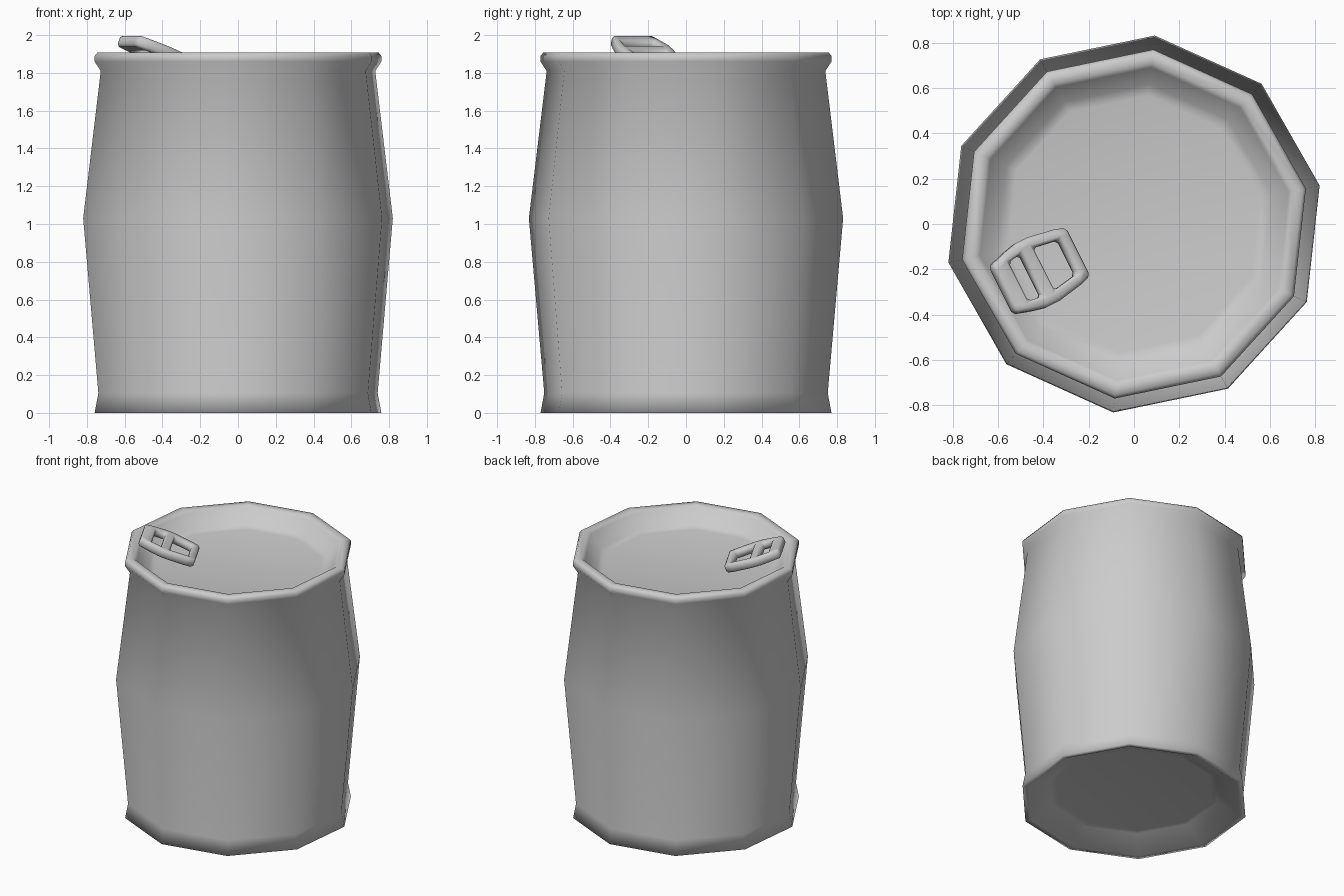
import bpy, bmesh
from math import cos, sin, radians
from mathutils import Vector

if "Cube" in bpy.data.objects:
    bpy.data.objects.remove(bpy.data.objects["Cube"])


def finish(name, bm):
    bmesh.ops.recalc_face_normals(bm, faces=bm.faces)
    for f in bm.faces:
        f.smooth = True
    me = bpy.data.meshes.new(name)
    bm.to_mesh(me)
    bm.free()
    ob = bpy.data.objects.new(name, me)
    bpy.context.collection.objects.link(ob)
    return ob


# Can body: ten-sided lathe from underside recess, up the wall, over the rim to the lid
SIDES, TURN = 10, radians(11.7)
profile = [(0.54, 0.09), (0.58, 0.085), (0.735, 0.0), (0.775, 0.0), (0.755, 0.105),
           (0.837, 1.03), (0.742, 1.81), (0.775, 1.86), (0.775, 1.89), (0.76, 1.908),
           (0.715, 1.908), (0.695, 1.89), (0.62, 1.80), (0.57, 1.79)]
bm = bmesh.new()
rings = []
for r, z in profile:
    angles = [TURN + radians(360 / SIDES) * i for i in range(SIDES)]
    rings.append([bm.verts.new((r * cos(a), r * sin(a), z)) for a in angles])
for lo, hi in zip(rings, rings[1:]):
    for i in range(SIDES):
        j = (i + 1) % SIDES
        bm.faces.new((lo[i], lo[j], hi[j], hi[i]))
bm.faces.new(rings[0][::-1])
bm.faces.new(rings[-1])
finish("can_body", bm)

# Pull tab: sloping frame with two openings (distance along, outer half width, inner half width)
rows = [(0.0, 0.118, 0.08), (0.05, 0.135, 0.085), (0.17, 0.157, 0.105),
        (0.23, 0.157, 0.105), (0.295, 0.142, 0.095), (0.37, 0.118, 0.085)]
origin = Vector((-0.243, -0.12, 1.86))
along = Vector((-0.893, -0.45, 0.38))
across = Vector((0.45, -0.893, 0))
bm = bmesh.new()
grid = [[bm.verts.new(origin + along * u + across * v) for v in (-o, -n, n, o)]
        for u, o, n in rows]
for i in range(len(rows) - 1):
    for j in range(3):
        if j == 1 and i in (1, 3):
            continue
        bm.faces.new((grid[i][j], grid[i][j + 1], grid[i + 1][j + 1], grid[i + 1][j]))
bmesh.ops.recalc_face_normals(bm, faces=bm.faces)
bm.normal_update()
if next(iter(bm.faces)).normal.z < 0:
    bmesh.ops.reverse_faces(bm, faces=bm.faces)

# Thicken the tab downwards
top = list(bm.faces)
down = across.cross(along).normalized()
if down.z > 0:
    down = -down
extruded = bmesh.ops.extrude_face_region(bm, geom=top, use_keep_orig=True)
new_verts = [g for g in extruded["geom"] if isinstance(g, bmesh.types.BMVert)]
bmesh.ops.translate(bm, verts=new_verts, vec=down * 0.062)
tab = finish("pull_tab", bm)
bev = tab.modifiers.new("soft_edges", 'BEVEL')
bev.width = 0.013
bev.segments = 1
bev.limit_method = 'ANGLE'
bev.angle_limit = radians(40)
